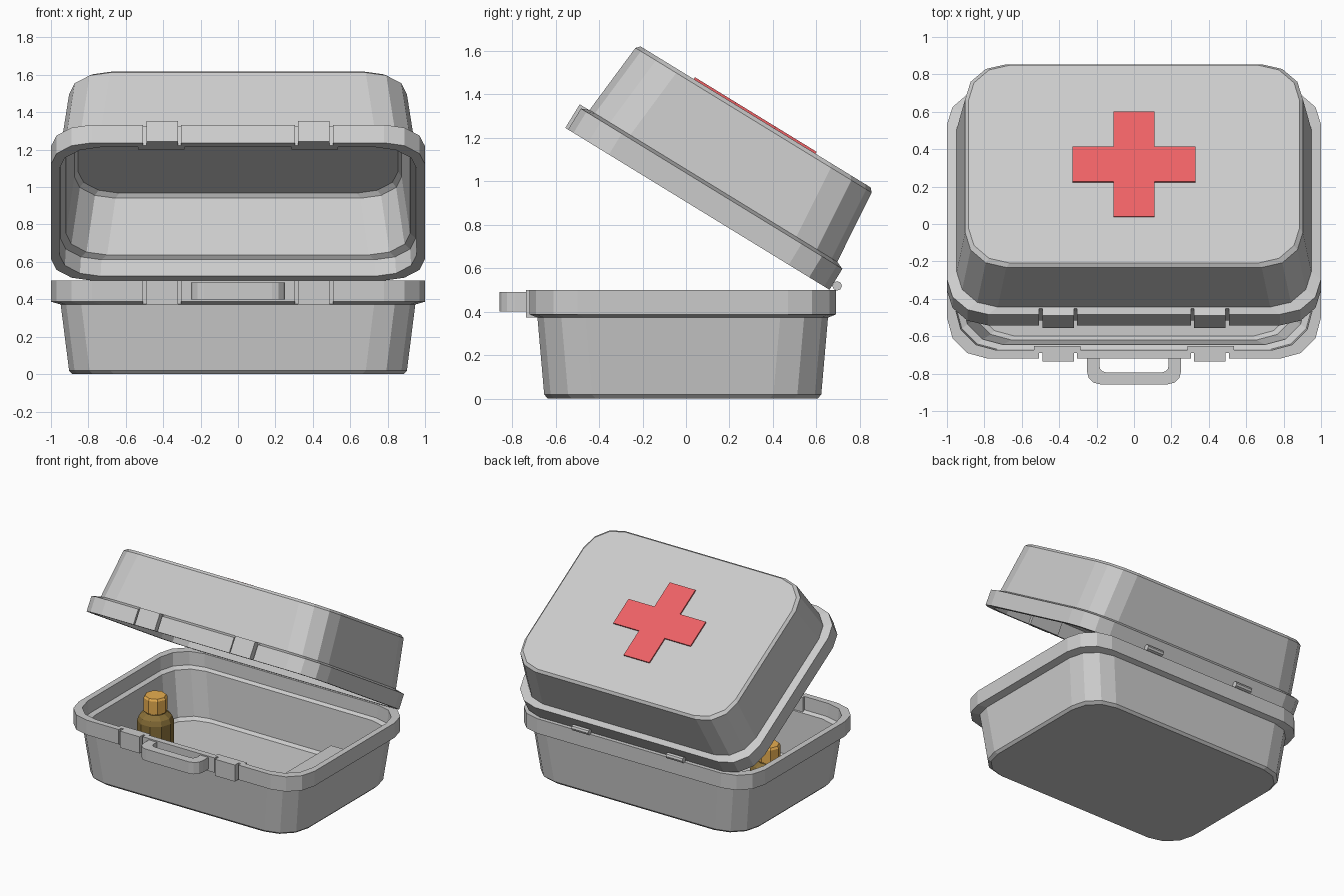
import bpy, bmesh, math
from mathutils import Matrix, Vector

if "Cube" in bpy.data.objects:
    bpy.data.objects.remove(bpy.data.objects["Cube"])

CY = -0.015                      # case centre in y
HX, HY = 1.0, 0.705              # rim half sizes
IDENT = Matrix.Identity(4)
# lid = base mirrored about the rim plane, swung open at the back edge
LID = (Matrix.Translation((0, 0.66, 0.5)) @ Matrix.Rotation(math.radians(-31.5), 4, 'X')
       @ Matrix.Translation((0, -0.69, -0.5))
       @ Matrix.Translation((0, 0, 1)) @ Matrix.Diagonal((1, 1, -1, 1)))


def material(name, rgb):
    m = bpy.data.materials.new(name)
    m.diffuse_color = (*rgb, 1)
    m.use_nodes = True
    m.node_tree.nodes["Principled BSDF"].inputs["Base Color"].default_value = m.diffuse_color
    return m


def finish(bm, name, mat=None, xf=IDENT):
    bmesh.ops.transform(bm, matrix=xf, verts=bm.verts)
    bmesh.ops.recalc_face_normals(bm, faces=bm.faces)
    me = bpy.data.meshes.new(name)
    bm.to_mesh(me)
    bm.free()
    ob = bpy.data.objects.new(name, me)
    bpy.context.collection.objects.link(ob)
    if mat:
        me.materials.append(mat)
    return ob


def add_box(bm, lo, hi):
    lo, hi = Vector(lo), Vector(hi)
    m = Matrix.Translation((lo + hi) / 2) @ Matrix.Diagonal((*(hi - lo), 1))
    bmesh.ops.create_cube(bm, size=1, matrix=m)


def boxes(name, spans, xf=IDENT, mat=None):
    bm = bmesh.new()
    for lo, hi in spans:
        add_box(bm, lo, hi)
    return finish(bm, name, mat, xf)


def pair(x0, x1, y0, y1, z0, z1):
    """The same box on the left and right."""
    return [((x0, y0, z0), (x1, y1, z1)), ((-x1, y0, z0), (-x0, y1, z1))]


def loft(bm, rings):
    vs = [[bm.verts.new(p) for p in r] for r in rings]
    n = len(vs[0])
    for a, b in zip(vs, vs[1:]):
        for i in range(n):
            j = (i + 1) % n
            bm.faces.new((a[i], a[j], b[j], b[i]))
    bm.faces.new(vs[0])
    bm.faces.new(vs[-1])


def rounded_ring(ix, iy, z, r=0.22, seg=3):
    hx, hy = HX - ix, HY - iy
    pts = []
    for k, (sx, sy) in enumerate([(1, 1), (-1, 1), (-1, -1), (1, -1)]):
        for i in range(seg + 1):
            a = math.radians(90 * (k + i / seg))
            pts.append((sx * (hx - r) + r * math.cos(a),
                        CY + sy * (hy - r) + r * math.sin(a), z))
    return pts


# tray halves: outer wall up, over the rim, ledge and inner wall down
SECTION = [(0.115, 0.085, 0), (0.097, 0.068, 0.018), (0.052, 0.037, 0.372), (0, 0, 0.387),
           (0, 0, 0.5), (0.045, 0.045, 0.5), (0.05, 0.05, 0.40), (0.08, 0.075, 0.385),
           (0.125, 0.1, 0.045), (0.145, 0.12, 0.025)]


def tray(name, xf):
    bm = bmesh.new()
    loft(bm, [rounded_ring(*s) for s in SECTION])
    shell = finish(bm, name + "_shell", None, xf)
    # latch notches in the front rim, backed by a thicker wall
    cut = boxes(name + "_notch_cutter", pair(0.305, 0.508, -0.78, -0.69, 0.36, 0.53), xf)
    cut.hide_render = True
    cut.hide_set(True)
    mod = shell.modifiers.new("notches", 'BOOLEAN')
    mod.operation = 'DIFFERENCE'
    mod.object = cut
    boxes(name + "_notch_backing", pair(0.285, 0.535, -0.688, -0.652, 0.387, 0.499), xf)
    boxes(name + "_latches", pair(0.32, 0.488, -0.735, -0.68, 0.373, 0.5), xf)


tray("base", IDENT)
tray("lid", LID)

# carrying handle
bm = bmesh.new()


def u_path(hw, y_end, r):
    pts = [(-hw, -0.70)]
    for k, sx in ((2, -1), (3, 1)):
        for i in range(4):
            a = math.radians(90 * (k + i / 3))
            pts.append((sx * (hw - r) + r * math.cos(a), y_end + r + r * math.sin(a)))
    return pts + [(hw, -0.70)]


outer, inner = u_path(0.252, -0.857, 0.07), u_path(0.185, -0.793, 0.035)
loft(bm, [[(*o, 0.40), (*o, 0.49), (*i, 0.49), (*i, 0.40)] for o, i in zip(outer, inner)])
finish(bm, "handle")

# hinge pins on the back
bm = bmesh.new()
for x in (-0.4, 0.4):
    bmesh.ops.create_cone(bm, cap_ends=True, segments=8, radius1=0.022, radius2=0.022, depth=0.14,
                          matrix=Matrix.Translation((x, 0.695, 0.518)) @ Matrix.Rotation(math.pi / 2, 4, 'Y'))
finish(bm, "hinge_pins")

# red cross on the lid
bm = bmesh.new()
a, b = 0.109, 0.328
outline = [(a, b), (a, a), (b, a), (b, -a), (a, -a), (a, -b),
           (-a, -b), (-a, -a), (-b, -a), (-b, a), (-a, a), (-a, b)]
loft(bm, [[(x, y - 0.02, z) for x, y in outline] for z in (-0.01, 0.005)])
finish(bm, "cross", material("red", (0.85, 0.12, 0.13)), LID)


# bottle standing inside on the left
def lathe(name, profile, mat, sides=10):
    bm = bmesh.new()
    loft(bm, [[(-0.7 + r * math.cos(math.tau * i / sides), r * math.sin(math.tau * i / sides), z)
               for i in range(sides)] for r, z in profile])
    finish(bm, name, mat)


lathe("bottle", [(0.115, 0.025), (0.128, 0.04), (0.128, 0.25), (0.115, 0.285), (0.075, 0.315), (0.07, 0.34)],
      material("brown_glass", (0.25, 0.16, 0.04)))
lathe("bottle_cap", [(0.085, 0.325), (0.085, 0.425), (0.075, 0.44)], material("orange", (0.8, 0.42, 0.08)), 8)

# supply box inside on the right
boxes("supply_box", [((0.58, -0.3, 0.02), (0.84, 0.3, 0.28))])
